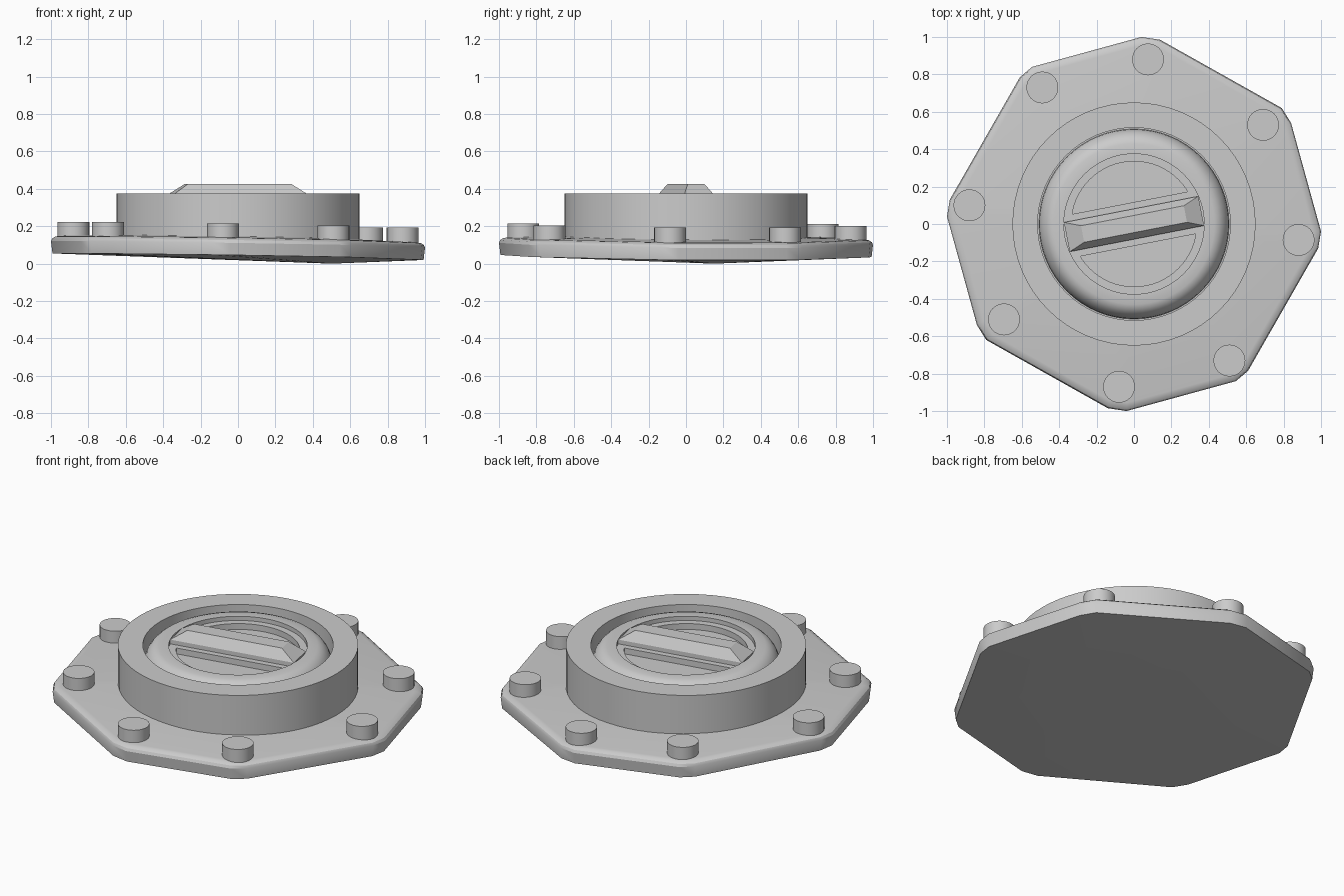
import bpy, bmesh, math
from mathutils import Matrix

if "Cube" in bpy.data.objects:
    bpy.data.objects.remove(bpy.data.objects["Cube"])


def finish(name, bm, smooth=True):
    bmesh.ops.remove_doubles(bm, verts=bm.verts, dist=1e-5)
    bmesh.ops.recalc_face_normals(bm, faces=bm.faces)
    me = bpy.data.meshes.new(name)
    bm.to_mesh(me)
    bm.free()
    ob = bpy.data.objects.new(name, me)
    bpy.context.collection.objects.link(ob)
    if smooth:
        bpy.ops.object.select_all(action='DESELECT')
        ob.select_set(True)
        bpy.context.view_layer.objects.active = ob
        bpy.ops.object.shade_smooth_by_angle(angle=math.radians(30))
    return ob


def lathe(name, profile, steps=64):
    bm = bmesh.new()
    vs = [bm.verts.new((r, 0, z)) for r, z in profile]
    es = [bm.edges.new(p) for p in zip(vs, vs[1:])]
    bmesh.ops.spin(bm, geom=vs + es, cent=(0, 0, 0), axis=(0, 0, 1),
                   angle=2 * math.pi, steps=steps)
    return finish(name, bm)


def loft(name, rings, bottom=None, top=None, smooth=False, matrix=None):
    """Skin stacked point rings; close with a flat cap or a fan to a point."""
    bm = bmesh.new()
    rows = [[bm.verts.new(p) for p in ring] for ring in rings]
    n = len(rows[0])
    for a, b in zip(rows, rows[1:]):
        for i in range(n):
            bm.faces.new((a[i], a[(i + 1) % n], b[(i + 1) % n], b[i]))
    for row, apex in ((rows[0], bottom), (rows[-1], top)):
        if apex:
            c = bm.verts.new(apex)
            for i in range(n):
                bm.faces.new((row[i], row[(i + 1) % n], c))
        else:
            bm.faces.new(row)
    if matrix:
        bmesh.ops.transform(bm, matrix=matrix, verts=bm.verts)
    return finish(name, bm, smooth)


# eight-sided flange plate, slightly warped, with clipped corners and soft rim
half = [(.04, 1), (.14, .985), (.79, .62), (.84, .54),
        (1, -.04), (.985, -.13), (.61, -.785), (.545, -.84)]
outline = half + [(-x, -y) for x, y in half]
low = (.5, .15)


def plate_ring(scale, rise):
    return [(x * scale, y * scale,
             .0365 * math.hypot(x - low[0], y - low[1]) + rise) for x, y in outline]


loft("flange_plate",
     [plate_ring(.992, 0), plate_ring(1, .065), plate_ring(.993, .08),
      plate_ring(.978, .09), plate_ring(.955, .094)],
     bottom=(*low, 0), top=(0, 0, .16), smooth=True)

# bolt heads following the tilt of the plate
bolts = [(.075, .88), (.69, .53), (.88, -.085), (.51, -.73),
         (-.08, -.87), (-.695, -.51), (-.88, .1), (-.49, .73)]
for i, (x, y) in enumerate(bolts):
    top = .208 - .016 * x - .006 * y
    bm = bmesh.new()
    bmesh.ops.create_cone(bm, cap_ends=True, segments=32, radius1=.085, radius2=.085,
                          depth=top - .1,
                          matrix=Matrix.Translation((x, y, (top + .1) / 2)))
    finish(f"bolt_{i + 1}", bm)

# raised collar
lathe("collar", [(.65, .1), (.65, .375), (.515, .375), (.515, .26),
                 (.45, .26), (.45, .1), (.65, .1)])

# cap with rounded shoulder and stepped recess
lathe("cap", [(.508, .26), (.505, .29), (.493, .32), (.475, .345), (.455, .361),
              (.43, .37), (.375, .37), (.375, .345), (.335, .345), (.335, .31), (0, .31)])

# grip bar across the recess, with ledges along its sides
turn = Matrix.Rotation(math.radians(11), 4, 'Z')


def rect(l, w, z):
    return [(-l, -w, z), (l, -w, z), (l, w, z), (-l, w, z)]


loft("grip_bar", [rect(.366, .08, .3), rect(.366, .08, .37), rect(.28, .045, .427)],
     matrix=turn)
loft("grip_ledge", [rect(.357, .115, .3), rect(.357, .115, .345)], matrix=turn)
